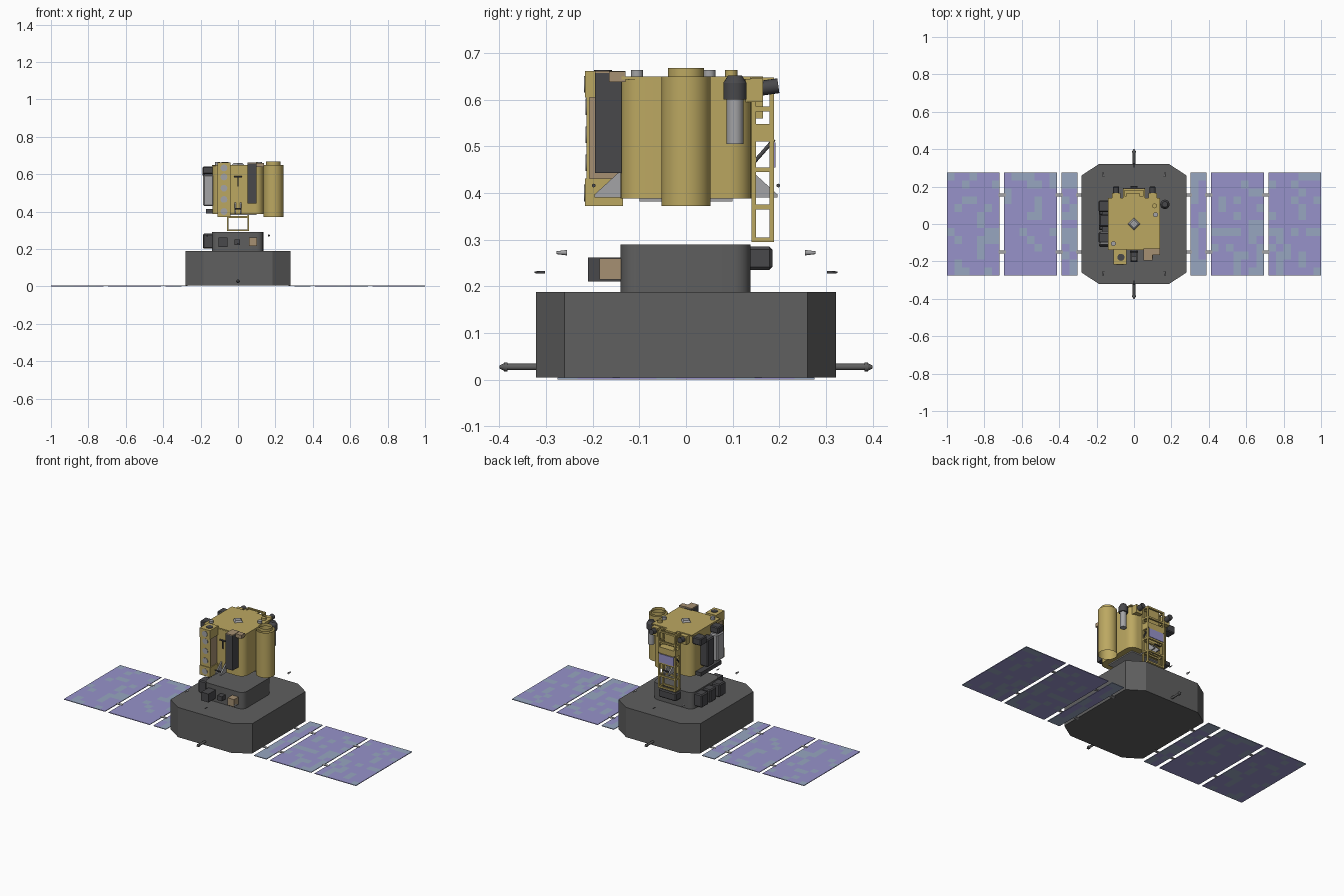
import bpy, bmesh, math, random
from mathutils import Vector

random.seed(4)
cube = bpy.data.objects.get("Cube")
if cube:
    bpy.data.objects.remove(cube, do_unlink=True)


def material(name, r, g, b):
    m = bpy.data.materials.new(name)
    m.use_nodes = True
    m.diffuse_color = (r, g, b, 1)
    bsdf = next(n for n in m.node_tree.nodes if n.type == 'BSDF_PRINCIPLED')
    bsdf.inputs["Base Color"].default_value = (r, g, b, 1)
    return m


GOLD = material("gold_foil", 0.50, 0.39, 0.12)
DARK = material("dark_grey", 0.115, 0.115, 0.115)
BLACK = material("charcoal", 0.065, 0.065, 0.07)
GREY = material("light_grey", 0.37, 0.37, 0.38)
TAN = material("tan", 0.38, 0.28, 0.17)
VIOLET = material("violet_cell", 0.31, 0.29, 0.59)
BLUE = material("pale_blue_cell", 0.31, 0.38, 0.53)


def finish(name, bm, *mats, smooth=False):
    me = bpy.data.meshes.new(name)
    bm.to_mesh(me)
    bm.free()
    ob = bpy.data.objects.new(name, me)
    bpy.context.collection.objects.link(ob)
    for m in mats:
        me.materials.append(m)
    if smooth:
        bpy.ops.object.select_all(action='DESELECT')
        ob.select_set(True)
        bpy.context.view_layer.objects.active = ob
        bpy.ops.object.shade_smooth_by_angle(angle=math.radians(40))
    return ob


def box(name, x, y, z, mat, chamfer=0, segments=1, upright=False):
    """Box from (min, max) ranges, with all or only upright edges bevelled."""
    bm = bmesh.new()
    bmesh.ops.create_cube(bm, size=1)
    for v in bm.verts:
        v.co = [r[0] if c < 0 else r[1] for c, r in zip(v.co, (x, y, z))]
    if chamfer:
        edges = [e for e in bm.edges if not upright
                 or abs(e.verts[0].co.z - e.verts[1].co.z) > 0.001]
        bmesh.ops.bevel(bm, geom=edges, offset=chamfer, segments=segments,
                        profile=0.5, affect='EDGES')
    return finish(name, bm, mat, smooth=segments > 1)


def rod(name, a, b, r, mat, r2=None, sides=12, caps=True):
    """Cylinder or cone between two points."""
    a, b = Vector(a), Vector(b)
    bm = bmesh.new()
    bmesh.ops.create_cone(bm, cap_ends=caps, segments=sides, radius1=r,
                          radius2=r if r2 is None else r2, depth=(b - a).length)
    turn = (b - a).to_track_quat('Z', 'Y')
    for v in bm.verts:
        v.co = turn @ v.co + (a + b) / 2
    return finish(name, bm, mat, smooth=sides > 6)


def prism(name, points, place, low, high, mat):
    """Extrude a 2D outline; place(u, v, w) gives the 3D position."""
    bm = bmesh.new()
    rings = [[bm.verts.new(place(u, v, w)) for u, v in points] for w in (low, high)]
    n = len(points)
    for ring in rings:
        bm.faces.new(ring)
    for i in range(n):
        j = (i + 1) % n
        bm.faces.new((rings[0][i], rings[0][j], rings[1][j], rings[1][i]))
    bmesh.ops.recalc_face_normals(bm, faces=bm.faces)
    return finish(name, bm, mat)


# Main base with cut corners
quarter = [(0.28, 0.26), (0.185, 0.322)]
outline = (quarter + [(-x, y) for x, y in reversed(quarter)]
           + [(-x, -y) for x, y in quarter]
           + [(x, -y) for x, y in reversed(quarter)])
prism("base", outline, lambda u, v, w: (u, v, w), 0.004, 0.188, DARK)


# Solar wings: thin panels divided into cells
def solar_panel(name, x0, x1, columns, pale):
    bm = bmesh.new()
    rows = 13
    grid = [[bm.verts.new((x0 + (x1 - x0) * i / columns, -0.275 + 0.55 * j / rows, 0.004))
             for j in range(rows + 1)] for i in range(columns + 1)]
    for i in range(columns):
        for j in range(rows):
            f = bm.faces.new((grid[i][j], grid[i + 1][j], grid[i + 1][j + 1], grid[i][j + 1]))
            f.material_index = int(random.random() < pale)
    bmesh.ops.recalc_face_normals(bm, faces=bm.faces)
    ob = finish(name, bm, VIOLET, BLUE)
    solid = ob.modifiers.new("thickness", 'SOLIDIFY')
    solid.thickness = 0.004
    solid.offset = -1 if ob.data.polygons[0].normal.z > 0 else 1


for s, side in ((1, "left"), (-1, "right")):
    for part, x0, x1, cols, pale in (("inner", 0.302, 0.387, 2, 0.6),
                                     ("middle", 0.412, 0.694, 7, 0.25),
                                     ("outer", 0.718, 1.0, 7, 0.25)):
        solar_panel(f"{side}_{part}_panel", s * x0, s * x1, cols, pale)
    for y in (-0.15, 0.155):
        for a, b in ((0.27, 0.31), (0.38, 0.42), (0.685, 0.725)):
            box(f"{side}_panel_hinge", sorted((s * a, s * b)), (y - 0.008, y + 0.008),
                (0.001, 0.005), GREY)

# Base rods, thrusters and small sensors
for s, side in ((-1, "front"), (1, "back")):
    rod(f"{side}_rod", (0, s * 0.31, 0.027), (0, s * 0.385, 0.027), 0.007, DARK)
    rod(f"{side}_rod_collar", (0, s * 0.383, 0.027), (0, s * 0.39, 0.027), 0.01, DARK)
    rod(f"{side}_rod_tip", (0, s * 0.39, 0.027), (0, s * 0.4, 0.027), 0.008, DARK, 0.003)
    rod(f"{side}_sensor", (0, s * 0.302, 0.23), (0, s * 0.325, 0.23), 0.003, BLACK, 0.002)
    for x in (-0.165, 0.165):
        rod(f"{side}_thruster", (x, s * 0.255, 0.272), (x, s * 0.278, 0.272), 0.006, GREY, 0.003)

# Lower equipment bay
box("lower_bay", (-0.14, 0.135), (-0.14, 0.138), (0.188, 0.29), DARK, 0.035, 4, True)
for x0, x1, y0, z0, z1, m in ((-0.105, -0.055, -0.21, 0.21, 0.262, BLACK),
                              (-0.02, 0.012, -0.175, 0.222, 0.25, BLACK),
                              (0.058, 0.102, -0.185, 0.215, 0.26, TAN)):
    box("lower_front_unit", (x0, x1), (y0, -0.13), (z0, z1), m)
box("lower_back_unit", (-0.06, 0.06), (0.13, 0.185), (0.235, 0.285), BLACK, 0.006)
for y in (-0.09, 0.0, 0.08):
    box("lower_side_unit", (-0.188, -0.13), (y - 0.032, y + 0.032), (0.202, 0.282), BLACK, 0.006)

# Upper body with roof plate
box("upper_body", (-0.137, 0.137), (-0.14, 0.14), (0.388, 0.645), GOLD, 0.045, 5, True)
box("upper_body_floor", (-0.1, 0.1), (-0.1, 0.1), (0.382, 0.389), GREY)
box("roof_plate", (-0.138, 0.138), (-0.138, 0.138), (0.643, 0.65), GOLD)
rod("roof_mount", (0, 0, 0.649), (0, 0, 0.66), 0.034, GREY, 0.022, 4)

# Open telescope tube
rod("tube", (0.189, 0, 0.372), (0.189, 0, 0.65), 0.053, GOLD, sides=32, caps=False)
rod("tube_collar", (0.189, 0, 0.65), (0.189, 0, 0.668), 0.039, GOLD, sides=32, caps=False)

# Capped cylinder behind the tube
rod("canister", (0.165, 0.105, 0.505), (0.165, 0.105, 0.602), 0.018, GREY, sides=20)
rod("canister_cap", (0.165, 0.105, 0.6), (0.165, 0.105, 0.636), 0.025, BLACK, sides=20)
rod("canister_cap_top", (0.165, 0.105, 0.636), (0.165, 0.105, 0.652), 0.025, BLACK, 0.015, 20)

# Front instrument column with round ports
box("column", (-0.105, -0.045), (-0.207, -0.135), (0.42, 0.61), TAN)
box("column_top", (-0.11, -0.04), (-0.217, -0.135), (0.605, 0.661), GOLD)
box("column_foot", (-0.11, -0.04), (-0.217, -0.135), (0.372, 0.431), GOLD)
box("column_face", (-0.11, -0.04), (-0.213, -0.207), (0.431, 0.605), GOLD)
for z, y in ((0.4, -0.217), (0.465, -0.213), (0.525, -0.213), (0.585, -0.213), (0.633, -0.217)):
    rod("column_port", (-0.075, y + 0.002, z), (-0.075, y - 0.002, z), 0.018, GREY, sides=20)
rod("column_top_port", (-0.07, -0.178, 0.66), (-0.07, -0.178, 0.664), 0.019, BLACK, sides=20)

# Front dark case, antenna and roof fittings
box("front_case", (0.052, 0.1), (-0.195, -0.13), (0.443, 0.657), BLACK)
box("front_case_top", (0.052, 0.1), (-0.195, -0.13), (0.657, 0.662), TAN)
box("front_case_side", (0.1, 0.138), (-0.165, -0.13), (0.638, 0.66), TAN)
rod("antenna_stem", (0, -0.148, 0.535), (0, -0.148, 0.585), 0.004, BLACK)
rod("antenna_bar", (-0.022, -0.148, 0.585), (0.022, -0.148, 0.585), 0.004, BLACK)
for x, y, m in ((-0.11, -0.105, GREY), (0.115, 0.05, GREY), (0.11, 0.097, GOLD)):
    rod("roof_fitting", (x, y, 0.648), (x, y, 0.664), 0.013, m, sides=16)

# Triangular brackets at front and back
for s, side in ((-1, "front"), (1, "back")):
    for x in (-0.016, 0.016):
        prism(f"{side}_bracket", [(0.13, 0.39), (0.196, 0.39), (0.196, 0.397), (0.14, 0.448), (0.13, 0.448)],
              lambda u, v, w: (x + w, s * u, v), -0.004, 0.004, GREY)
    rod(f"{side}_bracket_pin", (-0.02, s * 0.198, 0.416), (0.02, s * 0.198, 0.416), 0.004, BLACK)

# Units on the right flank
box("flank_radiator", (-0.186, -0.13), (-0.112, -0.04), (0.43, 0.595), GREY, 0.006)
box("flank_case", (-0.186, -0.13), (-0.015, 0.052), (0.43, 0.6), BLACK, 0.006)
box("flank_upper_unit", (-0.19, -0.13), (-0.1, -0.045), (0.6, 0.64), BLACK, 0.005)
box("flank_rear_unit", (-0.19, -0.13), (0.065, 0.125), (0.59, 0.635), BLACK, 0.005)
box("flank_foot", (-0.172, -0.13), (-0.1, 0.1), (0.39, 0.413), BLACK)

# Back ladder frame
levels = (0.3, 0.37, 0.45, 0.515, 0.58, 0.643)
t = 0.005
for x in (-0.055, 0.055):
    for y in (0.145, 0.184):
        box("frame_post", (x - t, x + t), (y - t, y + t), (0.295, 0.645), GOLD)
    for z in levels:
        box("frame_side_rung", (x - t, x + t), (0.14, 0.189), (z - t, z + t), GOLD)
    rod("frame_brace", (x, 0.145, 0.465), (x, 0.189, 0.515), 0.004, BLACK)
for z in levels:
    for y in (0.145, 0.184):
        box("frame_rung", (-0.055, 0.055), (y - t, y + t), (z - t, z + t), GOLD)
box("frame_box", (-0.06, 0.06), (0.14, 0.189), (0.517, 0.548), GOLD)
box("frame_panel", (-0.05, 0.05), (0.187, 0.192), (0.455, 0.508), VIOLET)
box("frame_upper_unit", (-0.04, 0.03), (0.135, 0.165), (0.56, 0.65), GOLD)
for x in (-0.095, 0.1):
    rod("back_camera", (x, 0.13, 0.62), (x, 0.198, 0.63), 0.016, BLACK, sides=16)
    box("back_camera_mount", (x - 0.022, x + 0.022), (0.125, 0.165), (0.595, 0.645), GOLD)
